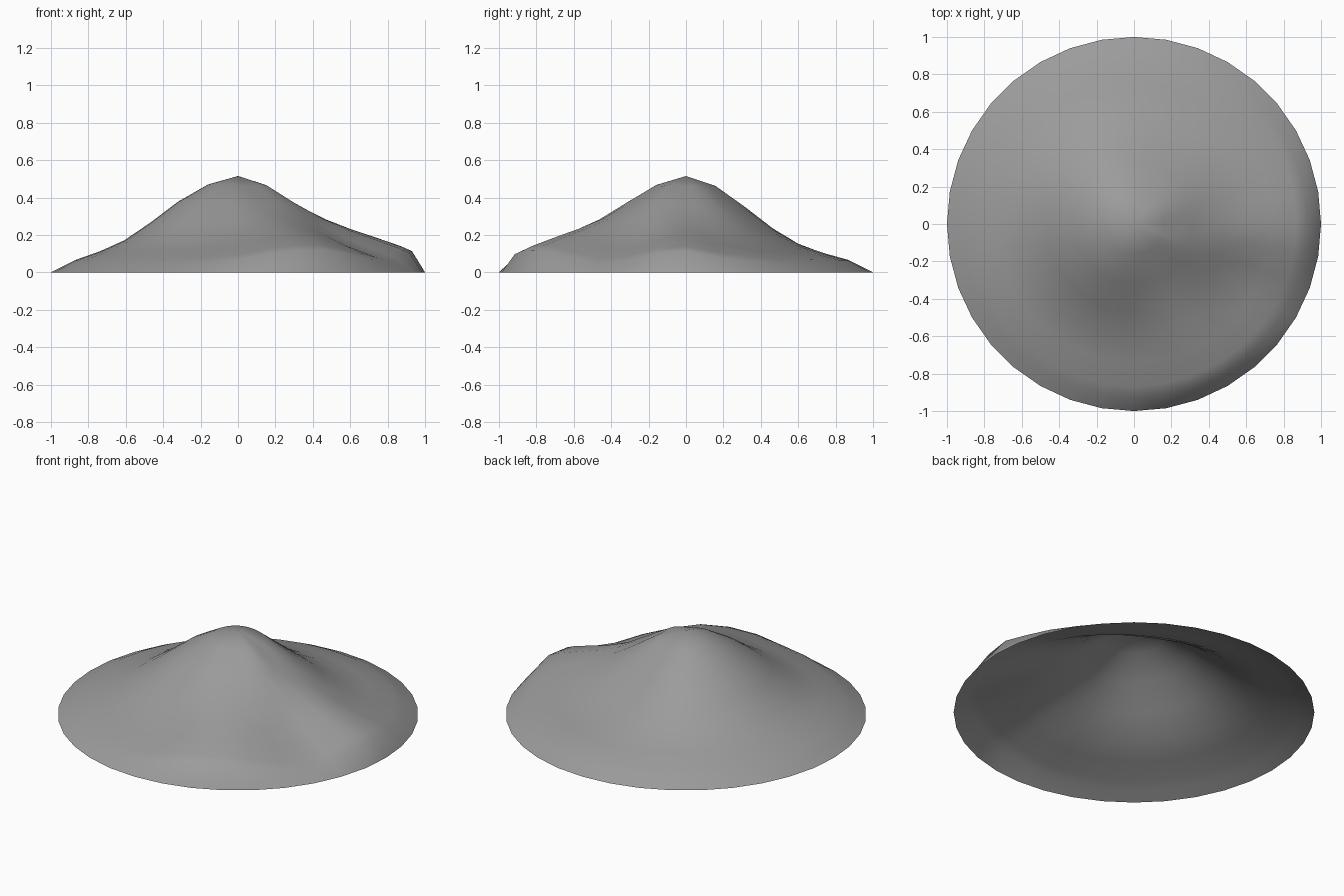
import bpy, bmesh, math

if "Cube" in bpy.data.objects:
    bpy.data.objects.remove(bpy.data.objects["Cube"])

SIDES = 36
# radius, height on the plain slope, height on the raised spurs, depth of the back hollow
RINGS = [(0.16, .470, .460, .016), (0.32, .378, .360, .054), (0.47, .265, .287, .056),
         (0.61, .170, .230, .034), (0.74, .112, .185, .014), (0.87, .066, .139, 0),
         (0.93, .036, .112, 0), (1.0, 0, 0, 0)]
# spur strength by compass angle (0 = +x, -90 = front)
SPURS = [(-180, 0), (-125, 0), (-108, .1), (-91, .4), (-72, 1.05), (-57, 1.1), (-44, .55),
         (-30, .12), (-20, .3), (-9, .9), (1, 1.02), (16, .4), (38, .05), (60, 0), (180, 0)]


def spur(deg):
    for (a, u), (b, v) in zip(SPURS, SPURS[1:]):
        if a <= deg <= b:
            t = (deg - a) / (b - a)
            return u + (v - u) * t * t * (3 - 2 * t)


# hill: open shell of concentric rings
bm = bmesh.new()
peak = bm.verts.new((0, 0, .515))
prev = None
for r, low, high, dent in RINGS:
    ring = []
    for i in range(SIDES):
        deg = i * 360 / SIDES - 180
        a = math.radians(deg)
        hollow = dent * math.exp(-((deg - 66) / 42) ** 2)
        z = low + (high - low) * spur(deg) - hollow
        ring.append(bm.verts.new((r * math.cos(a), r * math.sin(a), z)))
    for i in range(SIDES):
        j = (i + 1) % SIDES
        if prev:
            bm.faces.new((prev[i], ring[i], ring[j], prev[j]))
        else:
            bm.faces.new((peak, ring[i], ring[j]))
    prev = ring
for f in bm.faces:
    f.smooth = True
mesh = bpy.data.meshes.new("hill")
bm.to_mesh(mesh)
bm.free()
hill = bpy.data.objects.new("hill", mesh)
bpy.context.collection.objects.link(hill)

# dull grey ground
ground = bpy.data.materials.new("ground_grey")
ground.diffuse_color = (.33, .33, .33, 1)
ground.use_nodes = True
ground.node_tree.nodes["Principled BSDF"].inputs["Base Color"].default_value = ground.diffuse_color
mesh.materials.append(ground)
